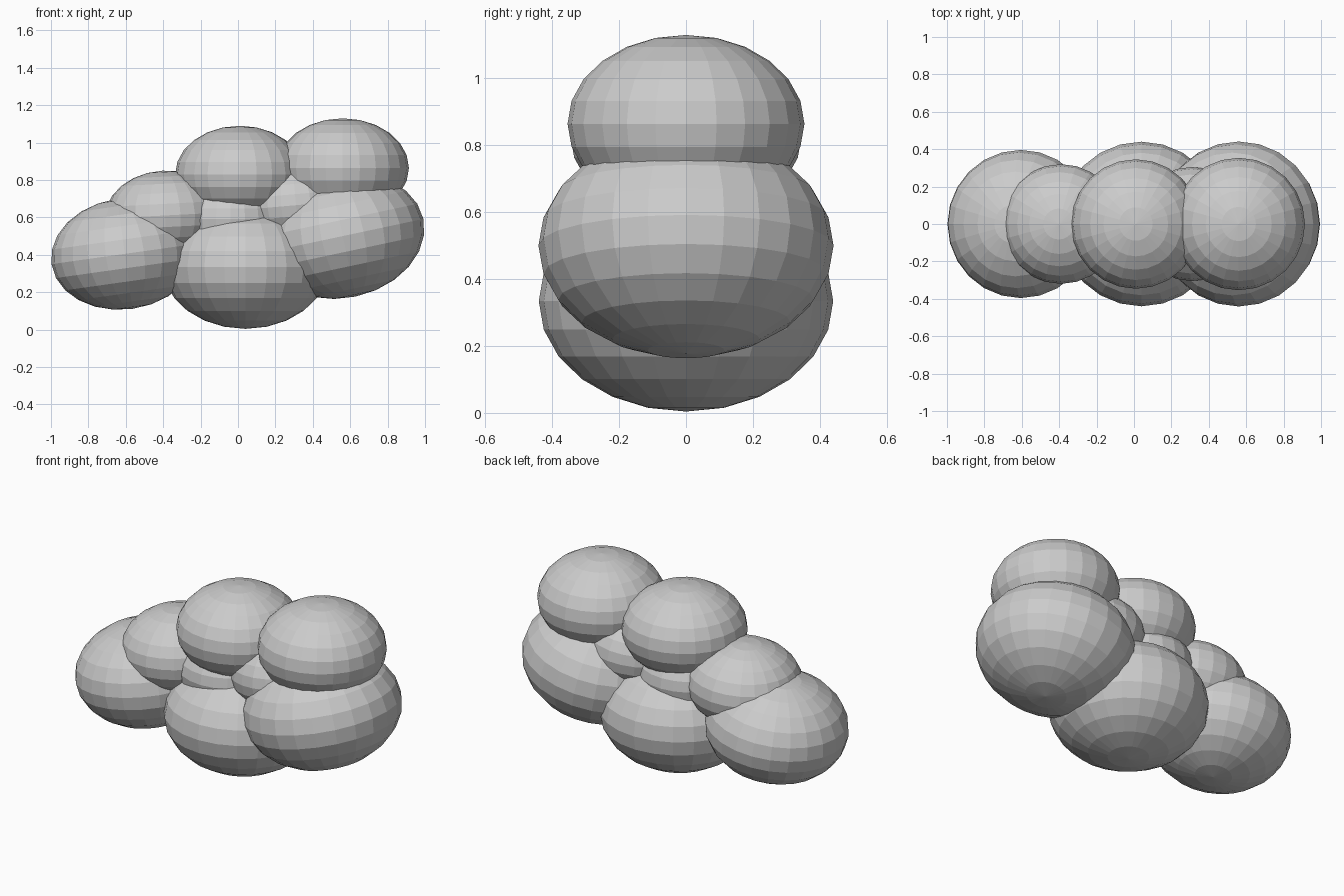
import bpy
from math import radians

if "Cube" in bpy.data.objects:
    bpy.data.objects.remove(bpy.data.objects["Cube"])

SQUASH = 0.75  # every puff is a flattened sphere


def puff(name, x, z, radius, tilt=0):
    """Flat-faced squashed sphere, tilted counter-clockwise as seen from the front."""
    bpy.ops.mesh.primitive_uv_sphere_add(segments=24, ring_count=12, radius=radius,
                                         location=(x, 0, z),
                                         rotation=(0, radians(-tilt), 0))
    obj = bpy.context.object
    obj.name = name
    obj.scale = (1, 1, SQUASH)
    return obj


# Large puffs along the base
puff("base_puff_left", -0.605, 0.405, 0.396, 8)
puff("base_puff_middle", 0.04, 0.334, 0.44, 0)
puff("base_puff_right", 0.56, 0.50, 0.441, 12)

# Puffs along the top
puff("top_puff_left", -0.39, 0.61, 0.32, 3)
puff("top_puff_middle", 0.01, 0.83, 0.346, 0)
puff("top_puff_right", 0.56, 0.864, 0.354, 0)

# Small puffs filling the gaps between the rows
puff("filler_puff_left", -0.04, 0.59, 0.30, 0)
puff("filler_puff_right", 0.31, 0.665, 0.305, 5)
